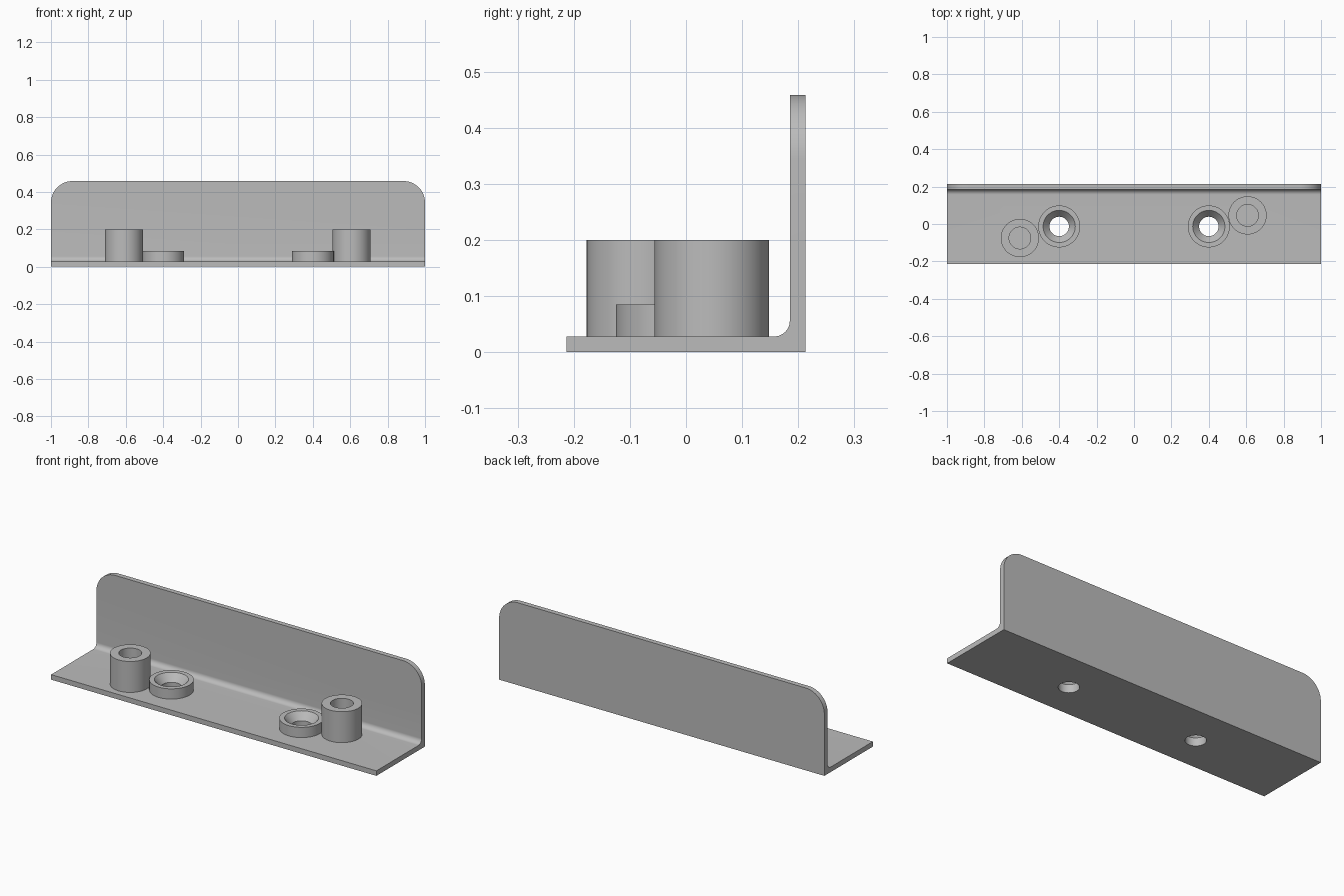
import bpy, bmesh, math
from mathutils import Matrix

if "Cube" in bpy.data.objects:
    bpy.data.objects.remove(bpy.data.objects["Cube"])

T = 0.028            # sheet thickness
D, H = 0.213, 0.458  # half depth, full height
grey = bpy.data.materials.new("light grey")
grey.diffuse_color = (0.5, 0.5, 0.5, 1)
grey.use_nodes = True
grey.node_tree.nodes["Principled BSDF"].inputs["Base Color"].default_value = grey.diffuse_color


def arc(cx, cy, r, a0, a1, n=12):
    return [(cx + r * math.cos(math.radians(a0 + (a1 - a0) * i / n)),
             cy + r * math.sin(math.radians(a0 + (a1 - a0) * i / n))) for i in range(n + 1)]


def finish(name, bm):
    bmesh.ops.recalc_face_normals(bm, faces=bm.faces)
    mesh = bpy.data.meshes.new(name)
    bm.to_mesh(mesh)
    bm.free()
    mesh.materials.append(grey)
    ob = bpy.data.objects.new(name, mesh)
    bpy.context.collection.objects.link(ob)
    return ob


def prism(name, points, vec):
    bm = bmesh.new()
    face = bm.faces.new([bm.verts.new(p) for p in points])
    ext = bmesh.ops.extrude_face_region(bm, geom=[face])
    bmesh.ops.translate(bm, vec=vec, verts=[v for v in ext["geom"] if isinstance(v, bmesh.types.BMVert)])
    return finish(name, bm)


def lathe(name, x, y, profile, n=64):
    """Closed (radius, z) profile spun about a vertical axis."""
    bm = bmesh.new()
    vs = [bm.verts.new((r, 0, z)) for r, z in profile]
    es = [bm.edges.new((vs[i], vs[(i + 1) % len(vs)])) for i in range(len(vs))]
    bmesh.ops.spin(bm, geom=vs + es, cent=(0, 0, 0), axis=(0, 0, 1), angle=math.tau, steps=n, use_merge=True)
    bmesh.ops.remove_doubles(bm, verts=bm.verts, dist=1e-5)
    bmesh.ops.transform(bm, matrix=Matrix.Translation((x, y, 0)), verts=bm.verts)
    return finish(name, bm)


def boolean(ob, cutter, op):
    mod = ob.modifiers.new(op, 'BOOLEAN')
    mod.operation, mod.solver, mod.object = op, 'EXACT', cutter
    bpy.context.view_layer.objects.active = ob
    bpy.ops.object.modifier_apply(modifier=mod.name)
    bpy.data.objects.remove(cutter)


# L-shaped bracket with a filleted inner corner
wall = D - T
section = [(-D, 0), (D, 0), (D, H), (wall, H)] + arc(wall - T, 2 * T, T, 0, -90) + [(-D, T)]
bracket = prism("angle_bracket", [(-1, y, z) for y, z in section], (2, 0, 0))

# Round the two upper corners of the back wall
R = 0.115
outline = [(-1, -0.1), (1, -0.1)] + arc(1 - R, H - R, R, 0, 90) + arc(R - 1, H - R, R, 90, 180)
boolean(bracket, prism("outline_cutter", [(x, -0.5, z) for x, z in outline], (0, 1, 0)), 'INTERSECT')

# Countersunk screw collars with through holes
HOLE = 0.052
parts = [bracket]
for side, x in (("left", -0.4), ("right", 0.4)):
    hole = [(0, -0.1), (HOLE, -0.1), (HOLE, 0.1), (0, 0.1)]
    boolean(bracket, lathe("hole_cutter", x, -0.013, hole), 'DIFFERENCE')
    parts.append(lathe(side + "_screw_collar", x, -0.013,
                       [(HOLE, T), (0.112, T), (0.112, 0.085), (0.086, 0.085), (HOLE, 0.045)]))

# Tall hollow posts
for side, x, y in (("left", -0.61, -0.075), ("right", 0.607, 0.046)):
    parts.append(lathe(side + "_post", x, y, [(0.058, T), (0.102, T), (0.102, 0.2), (0.058, 0.2)]))

for ob in parts:
    bpy.ops.object.select_all(action='DESELECT')
    ob.select_set(True)
    bpy.context.view_layer.objects.active = ob
    bpy.ops.object.shade_smooth_by_angle(angle=math.radians(30))
